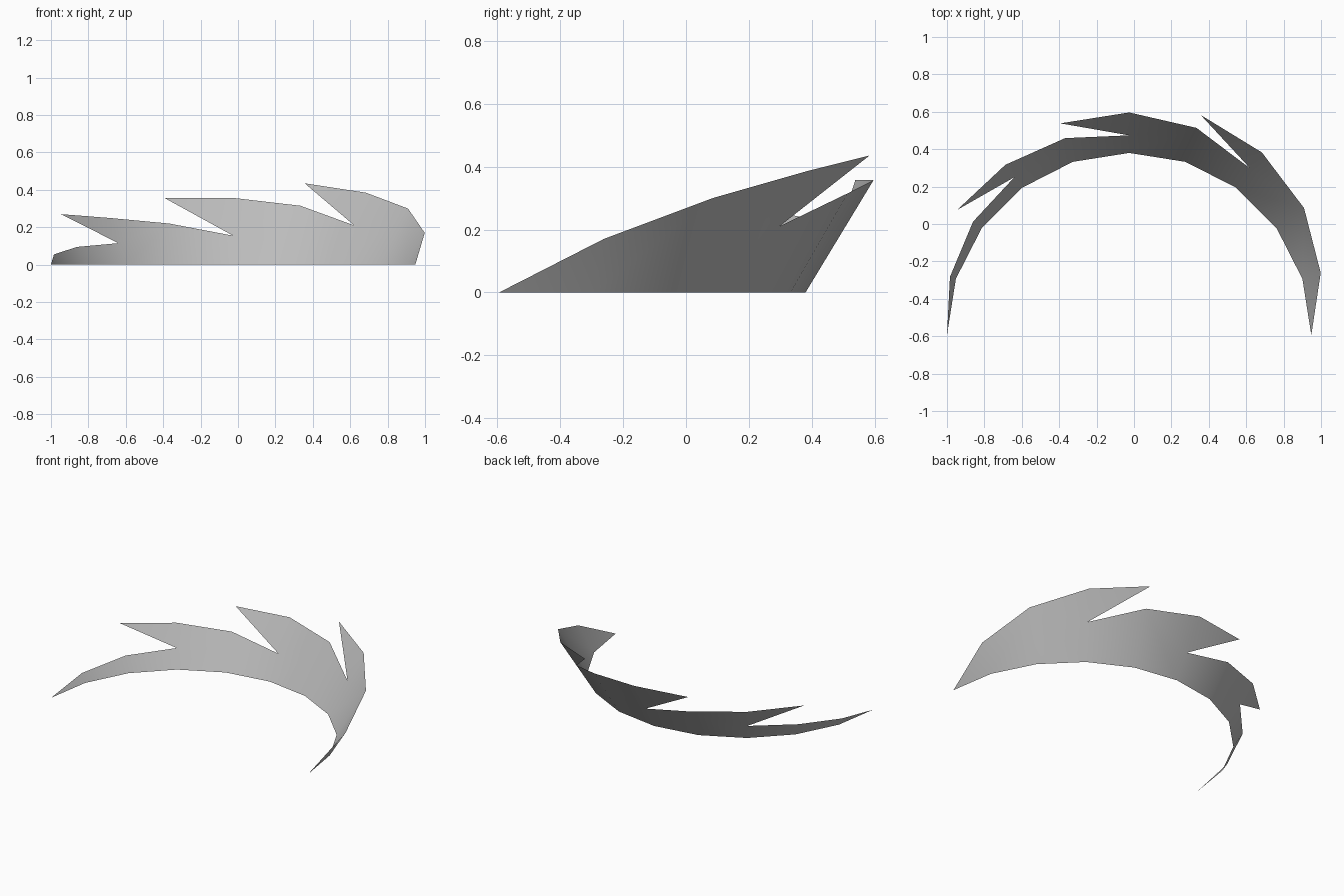
import bpy
import bmesh
from math import cos, sin, radians

default_cube = bpy.data.objects.get("Cube")
if default_cube:
    bpy.data.objects.remove(default_cube, do_unlink=True)

# Flared half ring: all points lie on one cone
STEP = radians(18)
RADIUS, FLARE = 0.974, 0.606
CENTRE_X, CENTRE_Y = -0.026, -0.594

# Each feather: first step along the arc, then crest heights; the last is its tip
FEATHERS = [
    (0, [0, 0.17, 0.30, 0.385, 0.435]),
    (3, [0.21, 0.315, 0.357, 0.357]),
    (5, [0.155, 0.22, 0.25, 0.27]),
    (7, [0.115, 0.095, 0.055, 0]),
]


def cone_point(step, height):
    radius = RADIUS + FLARE * height
    angle = step * STEP
    return (CENTRE_X + radius * cos(angle), CENTRE_Y + radius * sin(angle), height)


def material(name, value):
    mat = bpy.data.materials.new(name)
    mat.use_nodes = True
    colour = (value, value, value, 1)
    mat.diffuse_color = colour
    mat.node_tree.nodes["Principled BSDF"].inputs["Base Color"].default_value = colour
    return mat


bm = bmesh.new()
base = [bm.verts.new(cone_point(i, 0)) for i in range(11)]

for index, (start, heights) in enumerate(FEATHERS):
    crest = [bm.verts.new(cone_point(start + k, h)) for k, h in enumerate(heights)]
    if index == 0:
        root = crest
    else:
        # Free spike of the previous feather, rising from this notch
        bm.faces.new((crest[0], previous[-1], previous[-2]))
    # Band between the base arc and the crest, up to the free spike
    last = index == len(FEATHERS) - 1
    spans = len(crest) - 1 if last else len(crest) - 2
    for k in range(spans):
        i = start + k
        bm.faces.new((base[i], base[i + 1], crest[k + 1], crest[k]))
    # Join the notch into the band edge of the previous feather
    if index > 0:
        for face in list(previous[-2].link_faces):
            if base[start] in face.verts and crest[0] not in face.verts:
                ring = list(face.verts)
                ring.insert(ring.index(base[start]) + 1, crest[0])
                bm.faces.remove(face)
                bm.faces.new(ring)
    previous = crest

# Close the two pointed ends
bmesh.ops.remove_doubles(bm, verts=bm.verts, dist=0.0005)
bmesh.ops.recalc_face_normals(bm, faces=bm.faces)
# Face the sheet towards the hollow side
middle = min(bm.faces, key=lambda f: abs(f.calc_center_median().x))
if middle.normal.y > 0:
    bmesh.ops.reverse_faces(bm, faces=bm.faces)

mesh = bpy.data.meshes.new("feathered_crest")
bm.to_mesh(mesh)
bm.free()
mesh.materials.append(material("grey", 0.5))
crest_object = bpy.data.objects.new("feathered_crest", mesh)
bpy.context.collection.objects.link(crest_object)
for polygon in mesh.polygons:
    polygon.use_smooth = True
